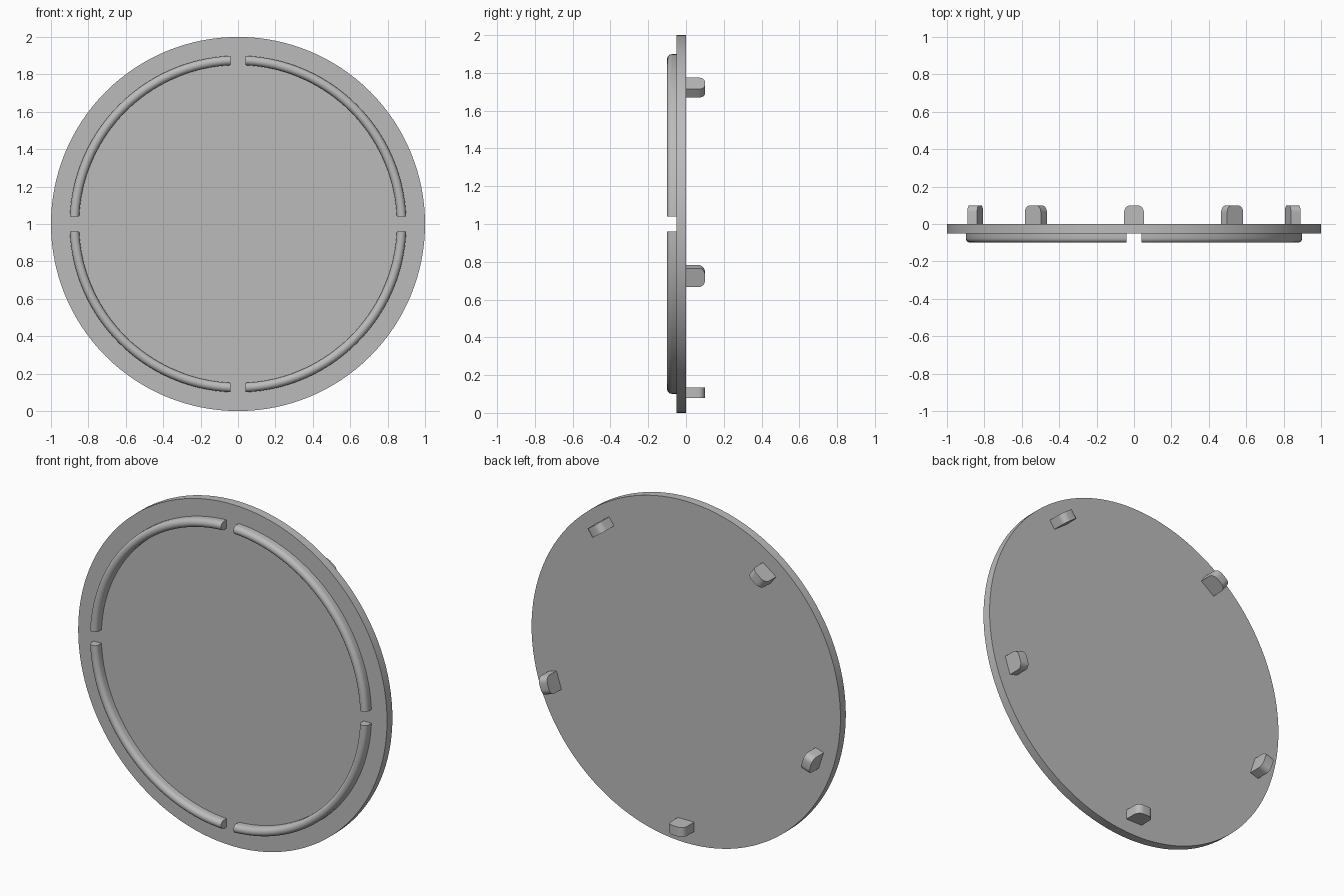
import bpy, bmesh
from math import sin, cos, pi, asin, radians
from mathutils import Matrix, Vector

old = bpy.data.objects.get("Cube")
if old:
    bpy.data.objects.remove(old, do_unlink=True)

grey = bpy.data.materials.new("plain_grey")
grey.use_nodes = True
grey.diffuse_color = (0.5, 0.5, 0.5, 1)
grey.node_tree.nodes["Principled BSDF"].inputs["Base Color"].default_value = (0.5, 0.5, 0.5, 1)

CENTRE = Vector((0, 0, 1))


def finish(name, bm):
    bmesh.ops.recalc_face_normals(bm, faces=bm.faces)
    mesh = bpy.data.meshes.new(name)
    bm.to_mesh(mesh)
    bm.free()
    mesh.materials.append(grey)
    obj = bpy.data.objects.new(name, mesh)
    obj.location = CENTRE
    bpy.context.collection.objects.link(obj)
    bpy.ops.object.select_all(action="DESELECT")
    obj.select_set(True)
    bpy.context.view_layer.objects.active = obj
    bpy.ops.object.shade_smooth_by_angle(angle=radians(35))
    return obj


def loft(bm, rings):
    """Skin a list of closed point rings and cap both ends."""
    rows = [[bm.verts.new(p) for p in ring] for ring in rings]
    n = len(rows[0])
    for a, b in zip(rows, rows[1:]):
        for i in range(n):
            j = (i + 1) % n
            bm.faces.new((a[i], a[j], b[j], b[i]))
    bm.faces.new(rows[0])
    bm.faces.new(rows[-1])


# Round plate
bm = bmesh.new()
loft(bm, [[(cos(2 * pi * i / 128), y, sin(2 * pi * i / 128)) for i in range(128)]
          for y in (-0.05, 0)])
finish("round_plate", bm)

# Four domed ridges on the front, with parallel-sided gaps between them
R, HALF, GAP, STEPS = 0.875, 0.025, 0.04, 32
profile = [(R + HALF, -0.05)]
profile += [(R + HALF * cos(pi * k / 10), -0.075 - HALF * sin(pi * k / 10)) for k in range(11)]
profile += [(R - HALF, -0.05)]
for quarter, name in enumerate(("upper_left", "upper_right", "lower_right", "lower_left")):
    rings = []
    for s in range(STEPS + 1):
        ring = []
        for r, y in profile:
            trim = asin(GAP / r)
            a = quarter * pi / 2 + trim + (pi / 2 - 2 * trim) * s / STEPS
            ring.append((r * cos(a), y, r * sin(a)))
        rings.append(ring)
    bm = bmesh.new()
    loft(bm, rings)
    finish(name + "_ridge", bm)

# Five round-cornered pegs on the back
WIDTH, DEPTH, CORNER = 0.0525, 0.1, 0.035
outline = [(WIDTH, 0)]
for side, start in ((1, 0), (-1, pi / 2)):
    for k in range(7):
        a = start + pi / 2 * k / 6
        outline.append((side * (WIDTH - CORNER) + CORNER * cos(a),
                        DEPTH - CORNER + CORNER * sin(a)))
outline.append((-WIDTH, 0))
for i in range(5):
    bm = bmesh.new()
    loft(bm, [[(x, y, z) for x, y in outline] for z in (-0.92, -0.865)])
    bm.transform(Matrix.Rotation(2 * pi * i / 5, 4, "Y"))
    finish(f"back_peg_{i + 1}", bm)
